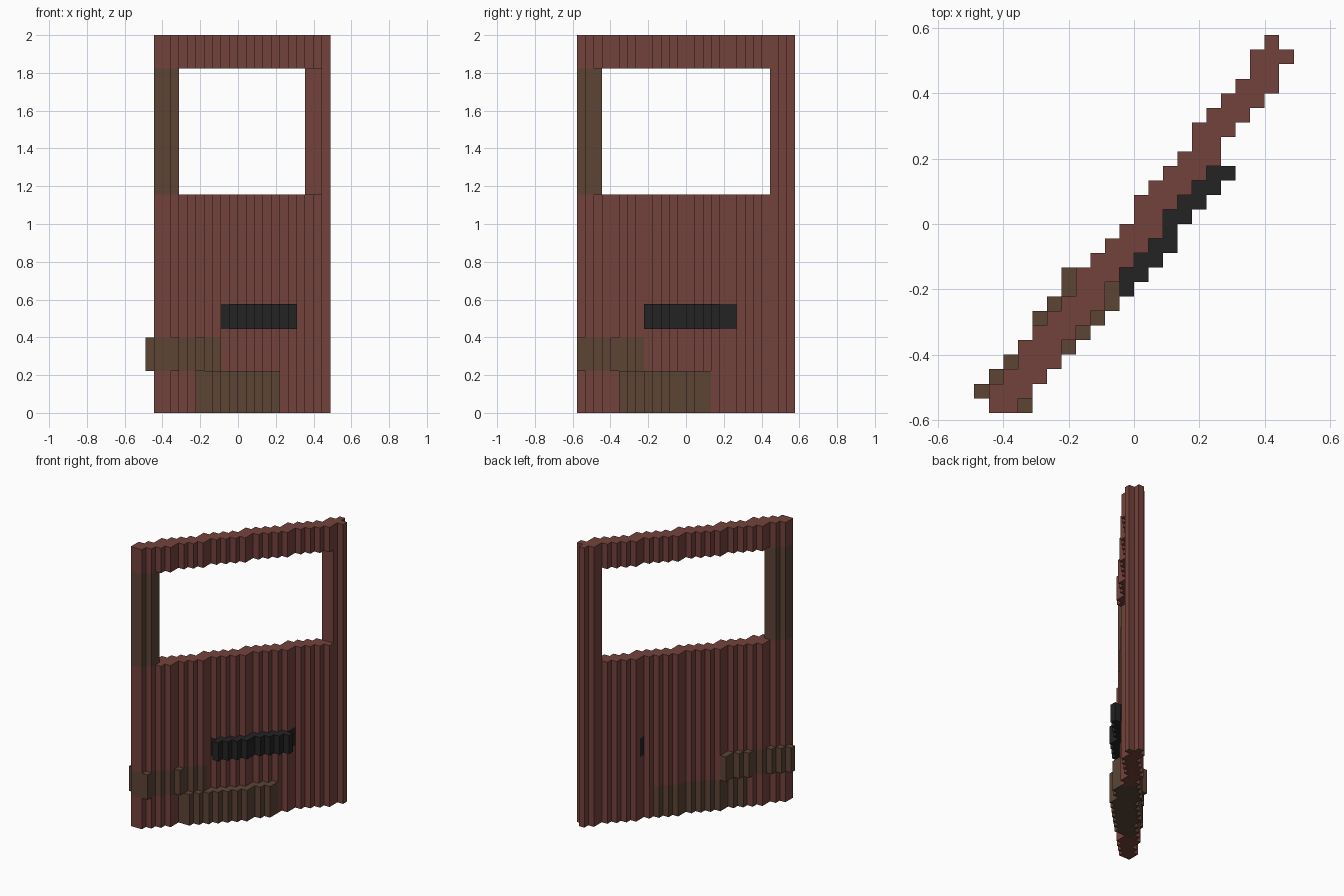
import bpy
import bmesh

cube = bpy.data.objects.get("Cube")
if cube:
    bpy.data.objects.remove(cube, do_unlink=True)

UNIT = 2 / 45            # edge of one block
COLS, ROWS = 22, 26      # footprint in blocks


def material(name, rgb):
    mat = bpy.data.materials.new(name)
    mat.use_nodes = True
    color = (*rgb, 1)
    mat.diffuse_color = color
    mat.node_tree.nodes["Principled BSDF"].inputs["Base Color"].default_value = color
    return mat


red = material("faded_red_paint", (0.174, 0.055, 0.045))
brown = material("rust_brown", (0.107, 0.058, 0.036))
black = material("dark_handle", (0.017, 0.017, 0.017))


def blocks(name, mat, layers):
    """Stepped solid from layers of (cells, bottom, top), outer faces only."""
    bm = bmesh.new()

    def quad(*corners):
        bm.faces.new([bm.verts.new(((x - COLS / 2) * UNIT, (y - ROWS / 2) * UNIT, z * UNIT))
                      for x, y, z in corners])

    for cells, low, high in layers:
        for x, y in cells:
            ring = [(x, y), (x + 1, y), (x + 1, y + 1), (x, y + 1)]
            quad(*[(a, b, high) for a, b in ring])
            quad(*[(a, b, low) for a, b in reversed(ring)])
            sides = [(x, y - 1), (x + 1, y), (x, y + 1), (x - 1, y)]
            for k, neighbour in enumerate(sides):
                if neighbour not in cells:
                    a, b = ring[k], ring[(k + 1) % 4]
                    quad((*a, low), (*b, low), (*b, high), (*a, high))
    bmesh.ops.remove_doubles(bm, verts=bm.verts, dist=UNIT / 100)
    mesh = bpy.data.meshes.new(name)
    bm.to_mesh(mesh)
    bm.free()
    mesh.materials.append(mat)
    obj = bpy.data.objects.new(name, mesh)
    bpy.context.collection.objects.link(obj)


# Diagonal footprint: front and back row of each column
def front(i):
    return 3 if i == 5 else max(0, i - 2 + (i - 1) // 4)


def back(i):
    return 24 if i == 21 else i + (i + 1) // 4


def along(cell):
    return cell[0] * 0.625 + cell[1] * 0.78


def raised(first, last):
    """Blocks standing proud of the front face."""
    return {(i, j) for i in range(first, last + 1)
            for j in range(i - 2 + (i > 13), front(i))}


panel = {(i, j) for i in range(1, COLS) for j in range(front(i), back(i) + 1)}

# Rust patches and handle, each cut through the panel
low_patch = {c for c in panel if 7 < along(c) < 21.8}
high_patch = {c for c in panel if along(c) < 11.1}
grip = {(i, j) for i, j in panel if 9 <= i <= 16 and j <= front(i) + 1} | {(15, 18)}
high_extra = {(0, 1), (1, 2), (2, 3), (4, 6), (5, 7), (6, 8), (6, 9), (3, 0), (6, 4)}

# Window pillars
left_pillar = {(i, j) for i, j in panel if i >= 19 and j >= 23}
right_pillar = {(i, j) for i, j in panel if i <= 3 and j <= 2}

blocks("door_panel", red, [
    (panel - low_patch, 0, 5),
    (panel - high_patch, 5, 9),
    (panel, 9, 10),
    (panel - grip, 10, 13),
    (panel, 13, 26),
])
blocks("window_left_pillar", red, [(left_pillar, 26, 41)])
blocks("window_right_pillar", brown, [(right_pillar, 26, 41)])
blocks("window_top_rail", red, [(panel, 41, 45)])
blocks("lower_rust_patch", brown, [(low_patch | raised(7, 15), 0, 5)])
blocks("upper_rust_patch", brown, [(high_patch | high_extra, 5, 9)])
blocks("door_handle", black, [(grip | raised(10, 16) | {(17, 16)}, 10, 13)])
